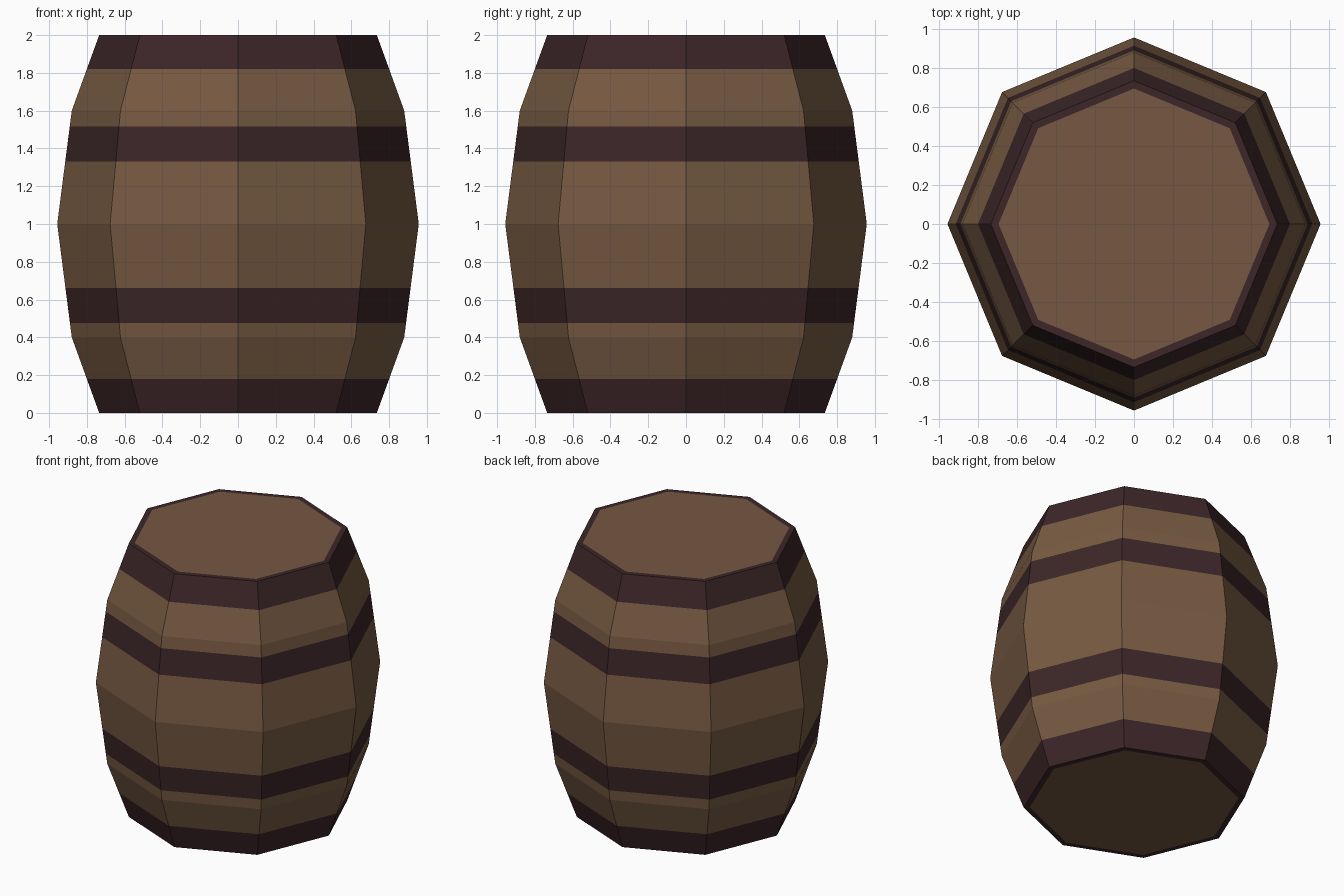
import bpy, bmesh, math

if "Cube" in bpy.data.objects:
    bpy.data.objects.remove(bpy.data.objects["Cube"])

SIDES = 8
# Barrel outline: (height, radius)
PROFILE = [(0, 0.735), (0.4, 0.88), (1.0, 0.957), (1.6, 0.88), (2.0, 0.735)]
HOOPS = [(0, 0.18), (0.475, 0.66), (1.33, 1.515), (1.82, 2.0)]
RIM = 0.695


def radius_at(z):
    for (z0, r0), (z1, r1) in zip(PROFILE, PROFILE[1:]):
        if z0 <= z <= z1:
            return r0 + (r1 - r0) * (z - z0) / (z1 - z0)


def material(name, colour):
    m = bpy.data.materials.new(name)
    m.diffuse_color = (*colour, 1)
    m.use_nodes = True
    m.node_tree.nodes["Principled BSDF"].inputs["Base Color"].default_value = m.diffuse_color
    return m


wood = material("stave_wood", (0.184, 0.102, 0.054))
lid_wood = material("lid_wood", (0.180, 0.096, 0.055))
iron = material("dark_hoop", (0.045, 0.019, 0.021))

# Rings: both ends have an inner rim ring, plus every outline and hoop height
heights = sorted({z for z, _ in PROFILE} | {z for h in HOOPS for z in h})
rings = [(0, RIM)] + [(z, radius_at(z)) for z in heights] + [(2.0, RIM)]

bm = bmesh.new()
loops = []
for z, r in rings:
    loops.append([bm.verts.new((r * math.cos(2 * math.pi * i / SIDES),
                                r * math.sin(2 * math.pi * i / SIDES), z))
                  for i in range(SIDES)])

# Staves and hoops, coloured by height
for a, b in zip(loops, loops[1:]):
    mid = (a[0].co.z + b[0].co.z) / 2
    in_hoop = any(lo <= mid <= hi for lo, hi in HOOPS)
    for i in range(SIDES):
        j = (i + 1) % SIDES
        f = bm.faces.new((a[i], a[j], b[j], b[i]))
        f.material_index = 2 if in_hoop else 0

# Flat lids
for lid in (loops[0][::-1], loops[-1]):
    bm.faces.new(lid).material_index = 1

bmesh.ops.recalc_face_normals(bm, faces=bm.faces)
mesh = bpy.data.meshes.new("barrel")
bm.to_mesh(mesh)
bm.free()
for m in (wood, lid_wood, iron):
    mesh.materials.append(m)
bpy.context.collection.objects.link(bpy.data.objects.new("barrel", mesh))
